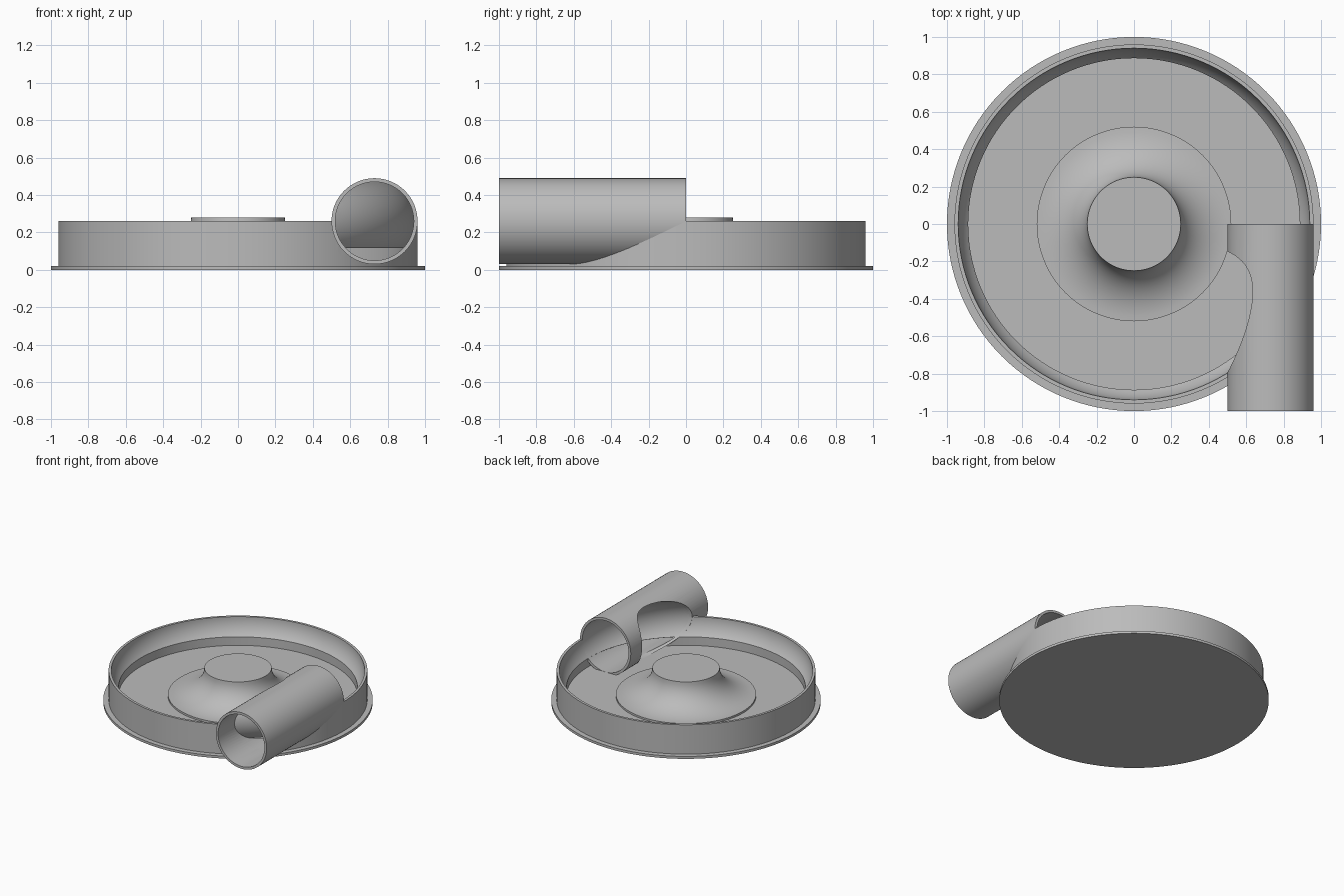
import bpy, bmesh, math
from mathutils import Matrix

if "Cube" in bpy.data.objects:
    bpy.data.objects.remove(bpy.data.objects["Cube"], do_unlink=True)

grey = bpy.data.materials.new("plain grey")
grey.use_nodes = True
colour = (0.5, 0.5, 0.5, 1)
grey.diffuse_color = colour
grey.node_tree.nodes["Principled BSDF"].inputs["Base Color"].default_value = colour

# Shared sizes: the outlet bore and the ring channel have the same section
RING, MID, BORE, PIPE = 0.73, 0.26, 0.21, 0.23
FLOOR, STEP = 0.05, 0.12


def arc(cx, cz, rx, rz, start, end, steps):
    angles = [math.radians(start + (end - start) * i / steps) for i in range(steps + 1)]
    return [(cx + rx * math.cos(a), cz + rz * math.sin(a)) for a in angles]


def lathe(name, profile, steps=128, matrix=Matrix(), closed=False):
    """Turn an (r, z) profile around z; a closed profile makes a ring."""
    bm = bmesh.new()
    verts = [bm.verts.new((r, 0, z)) for r, z in profile]
    edges = [bm.edges.new(pair) for pair in zip(verts, verts[1:])]
    if closed:
        edges.append(bm.edges.new((verts[-1], verts[0])))
    bmesh.ops.spin(bm, geom=verts + edges, axis=(0, 0, 1), cent=(0, 0, 0),
                   angle=math.tau, steps=steps, use_duplicate=False)
    bmesh.ops.remove_doubles(bm, verts=bm.verts, dist=1e-5)
    bmesh.ops.recalc_face_normals(bm, faces=bm.faces)
    bm.transform(matrix)
    mesh = bpy.data.meshes.new(name)
    bm.to_mesh(mesh)
    bm.free()
    mesh.materials.append(grey)
    obj = bpy.data.objects.new(name, mesh)
    bpy.context.collection.objects.link(obj)
    return obj


def select(obj):
    bpy.ops.object.select_all(action='DESELECT')
    obj.select_set(True)
    bpy.context.view_layer.objects.active = obj


def cut(obj, cutter, operation='DIFFERENCE'):
    mod = obj.modifiers.new("cut", 'BOOLEAN')
    mod.object, mod.operation, mod.solver = cutter, operation, 'EXACT'
    select(obj)
    bpy.ops.object.modifier_apply(modifier=mod.name)


# Base plate
base = lathe("base_plate", [(0, 0), (1, 0), (1, 0.02), (0, 0.02)])

# Round housing: floor, step and wall hollowed by the ring channel
low = math.degrees(math.asin((STEP - MID) / BORE))
wall = arc(RING, MID, BORE, BORE, 0, low, 10)
housing = lathe("housing", [(0, 0.01), (0.96, 0.01), (0.96, MID)] + wall
                + [(wall[-1][0], FLOOR), (0, FLOOR)])

# Flared hub in the middle
flare = arc(0.52, 0.28, 0.27, 0.215, 270, 180, 14)
hub = lathe("hub", [(0, 0.03), (0.52, 0.03)] + flare + [(0, 0.28)])

# Outlet pipe, pointing to the front
along_y = Matrix.Translation((RING, 0, MID)) @ Matrix.Rotation(math.pi / 2, 4, 'X')
pipe = lathe("outlet_pipe", [(BORE, 0), (PIPE, 0), (PIPE, 1), (BORE, 1)],
             64, along_y, closed=True)

# Curved lining of the channel inside the pipe
lining = lathe("channel_lining",
               arc(RING, MID, BORE, BORE, low, 150, 40)
               + arc(RING, MID, BORE + 0.004, BORE + 0.004, 150, low, 40),
               128, closed=True)

# Cutters
ring_cutter = lathe("ring_cutter", arc(RING, MID, BORE - 0.001, BORE - 0.001, 0, 354.375, 63),
                    128, closed=True)
bore_cutter = lathe("bore_cutter", [(0, 0), (BORE, 0), (BORE, 1.1), (0, 1.1)], 64, along_y)
cut(pipe, ring_cutter)
cut(housing, bore_cutter)
cut(lining, bore_cutter, 'INTERSECT')
for cutter in (ring_cutter, bore_cutter):
    bpy.data.objects.remove(cutter, do_unlink=True)

for part in (base, housing, hub, pipe, lining):
    select(part)
    bpy.ops.object.shade_smooth_by_angle(angle=math.radians(30))
